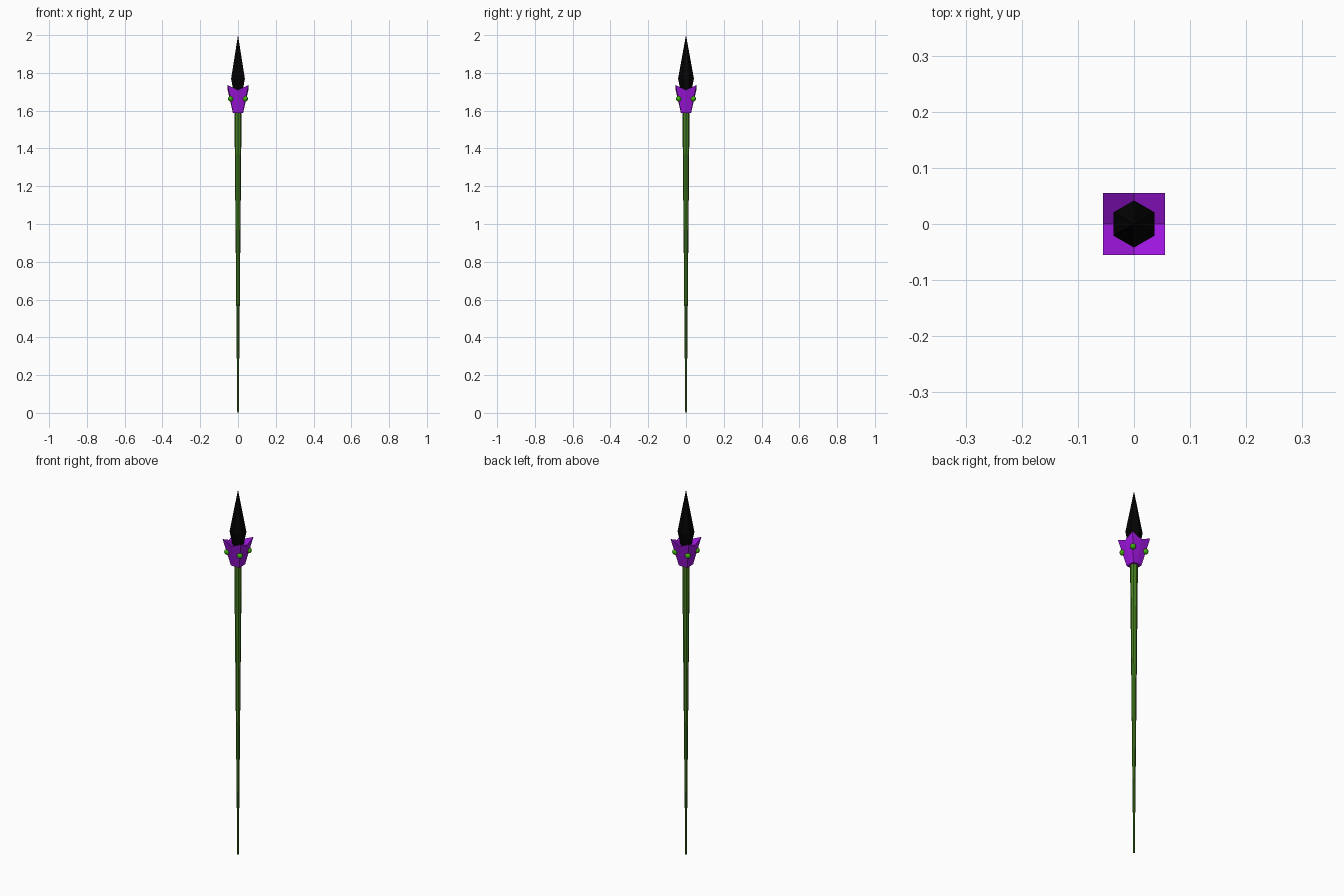
import bpy, bmesh, math
from mathutils import Vector

if "Cube" in bpy.data.objects:
    bpy.data.objects.remove(bpy.data.objects["Cube"])


def material(name, rgb):
    m = bpy.data.materials.new(name)
    m.diffuse_color = (*rgb, 1)
    m.use_nodes = True
    m.node_tree.nodes["Principled BSDF"].inputs["Base Color"].default_value = m.diffuse_color
    return m


GREEN = material("stem_green", (0.06, 0.21, 0.015))
PURPLE = material("petal_purple", (0.35, 0.008, 0.75))
BLACK = material("tip_black", (0.001, 0.001, 0.001))
BUD = material("bud_green", (0.05, 0.40, 0.005))


def finish(name, bm, mat):
    bmesh.ops.recalc_face_normals(bm, faces=bm.faces[:])
    me = bpy.data.meshes.new(name)
    bm.to_mesh(me)
    bm.free()
    ob = bpy.data.objects.new(name, me)
    bpy.context.collection.objects.link(ob)
    me.materials.append(mat)
    return ob


def spun(name, profile, sides, mat, start=math.pi / 2):
    """Faceted solid from (radius, z) rings; a radius of 0 makes a point."""
    bm = bmesh.new()
    for r, z in profile:
        for i in range(sides):
            a = start + math.tau * i / sides
            bm.verts.new((r * math.cos(a), r * math.sin(a), z))
    bm.verts.ensure_lookup_table()
    v = bm.verts
    for k in range(len(profile) - 1):
        for i in range(sides):
            j = (i + 1) % sides
            b = k * sides
            bm.faces.new((v[b + i], v[b + j], v[b + sides + j], v[b + sides + i]))
    bm.faces.new([v[i] for i in range(sides)])
    bm.faces.new([v[len(v) - sides + i] for i in range(sides)])
    bmesh.ops.remove_doubles(bm, verts=bm.verts[:], dist=1e-5)
    return finish(name, bm, mat)


# long shaft tapering towards the ground
spun("shaft", [(0.0039, 0), (0.02, 1.70)], 8, GREEN)

# six-sided spear tip
spun("spear_tip", [(0.02, 1.66), (0.042, 1.77), (0, 2.0)], 6, BLACK)

# flower collar: small base opening to a square with four raised corner points
bm = bmesh.new()
low, high = [], []
for i in range(8):
    a = math.tau * i / 8
    d = Vector((math.cos(a), math.sin(a), 0))
    corner = i % 2
    low.append(bm.verts.new(d * (0.036 if corner else 0.027) + Vector((0, 0, 1.588))))
    reach = 0.055 * (math.sqrt(2) if corner else 1)
    high.append(bm.verts.new(d * reach + Vector((0, 0, 1.735 if corner else 1.71))))
centre = bm.verts.new((0, 0, 1.685))
for i in range(8):
    j = (i + 1) % 8
    bm.faces.new((low[i], low[j], high[j], high[i]))
for i in range(0, 8, 2):
    bm.faces.new((high[i], high[i + 1], high[(i + 2) % 8], centre))
bm.faces.new(low)
finish("flower_collar", bm, PURPLE)

# small round bud on each petal
for sx in (-1, 1):
    for sy in (-1, 1):
        bm = bmesh.new()
        bmesh.ops.create_uvsphere(bm, u_segments=16, v_segments=10, radius=0.0145)
        bmesh.ops.translate(bm, verts=bm.verts[:], vec=(sx * 0.039, sy * 0.039, 1.663))
        for f in bm.faces:
            f.smooth = True
        finish("bud", bm, BUD)
